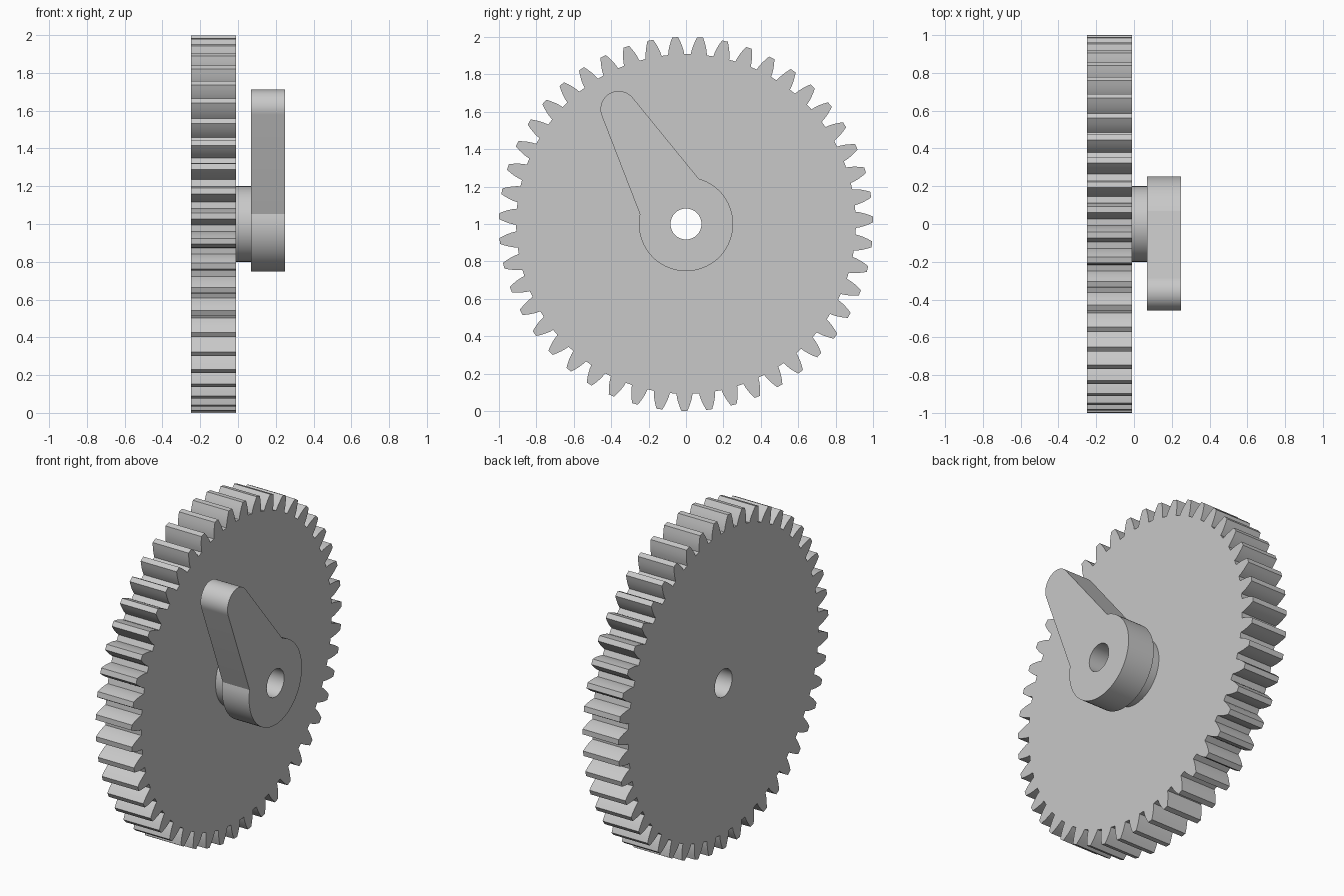
import bpy
import bmesh
from math import sin, cos, tan, acos, radians, pi, tau

cube = bpy.data.objects.get("Cube")
if cube:
    bpy.data.objects.remove(cube)

grey = bpy.data.materials.new("plain grey")
grey.use_nodes = True
colour = (0.58, 0.58, 0.58, 1)
grey.diffuse_color = colour
grey.node_tree.nodes["Principled BSDF"].inputs["Base Color"].default_value = colour

BORE = 0.083
AXLE_Z = 1.0


def arc(cy, cz, radius, start, end, steps):
    """Points on an arc in the y-z plane, angles in degrees."""
    angles = [radians(start + (end - start) * i / steps) for i in range(steps + 1)]
    return [(cy + radius * cos(a), cz + radius * sin(a)) for a in angles]


def circle(radius, steps=64):
    return arc(0, 0, radius, 0, 360, steps)[:-1]


def bored_plate(name, outline, x0, x1):
    """Extrude an outline with a round bore along x."""
    bm = bmesh.new()
    edges = []
    for loop in (outline, circle(BORE, 48)):
        verts = [bm.verts.new((x0, y, z + AXLE_Z)) for y, z in loop]
        edges += [bm.edges.new((v, verts[i - 1])) for i, v in enumerate(verts)]
    bmesh.ops.triangle_fill(bm, edges=edges, use_beauty=True, normal=(1, 0, 0))
    result = bmesh.ops.extrude_face_region(bm, geom=bm.faces[:], use_keep_orig=True)
    moved = [g for g in result["geom"] if isinstance(g, bmesh.types.BMVert)]
    bmesh.ops.translate(bm, verts=moved, vec=(x1 - x0, 0, 0))
    bmesh.ops.recalc_face_normals(bm, faces=bm.faces[:])
    mesh = bpy.data.meshes.new(name)
    bm.to_mesh(mesh)
    bm.free()
    mesh.materials.append(grey)
    obj = bpy.data.objects.new(name, mesh)
    bpy.context.collection.objects.link(obj)
    bpy.ops.object.select_all(action="DESELECT")
    obj.select_set(True)
    bpy.context.view_layer.objects.active = obj
    bpy.ops.object.shade_smooth_by_angle(angle=radians(30))
    return obj


def gear_outline(teeth, phase):
    """Involute spur gear with a tip radius of one."""
    module = 2 / (teeth + 2)
    pitch_r = module * teeth / 2
    root_r = module * (teeth - 2.5) / 2
    pressure = radians(20)
    base_r = pitch_r * cos(pressure)

    def half_angle(r):
        a = acos(min(1, base_r / r))
        return pi / (2 * teeth) + (tan(pressure) - pressure) - (tan(a) - a)

    radii = [root_r + (1 - root_r) * i / 4 for i in range(5)]
    flank = [(r, -half_angle(r)) for r in radii]
    tooth = flank + [(r, -a) for r, a in reversed(flank)]
    points = []
    for i in range(teeth):
        mid = phase + tau * i / teeth
        points += [(r * cos(mid + a), r * sin(mid + a)) for r, a in tooth]
    return points


# Toothed wheel
bored_plate("gear_wheel", gear_outline(47, radians(1.4)), -0.25, -0.01)

# Round spacer between wheel and lever
bored_plate("hub_spacer", circle(0.2), -0.01, 0.07)

# Lever: rounded tip joined to a round boss
lever = arc(-0.36, 0.614, 0.097, 38, 201, 24) + arc(0, 0, 0.252, 168, 434.4, 48)
bored_plate("lever_arm", lever, 0.07, 0.25)
